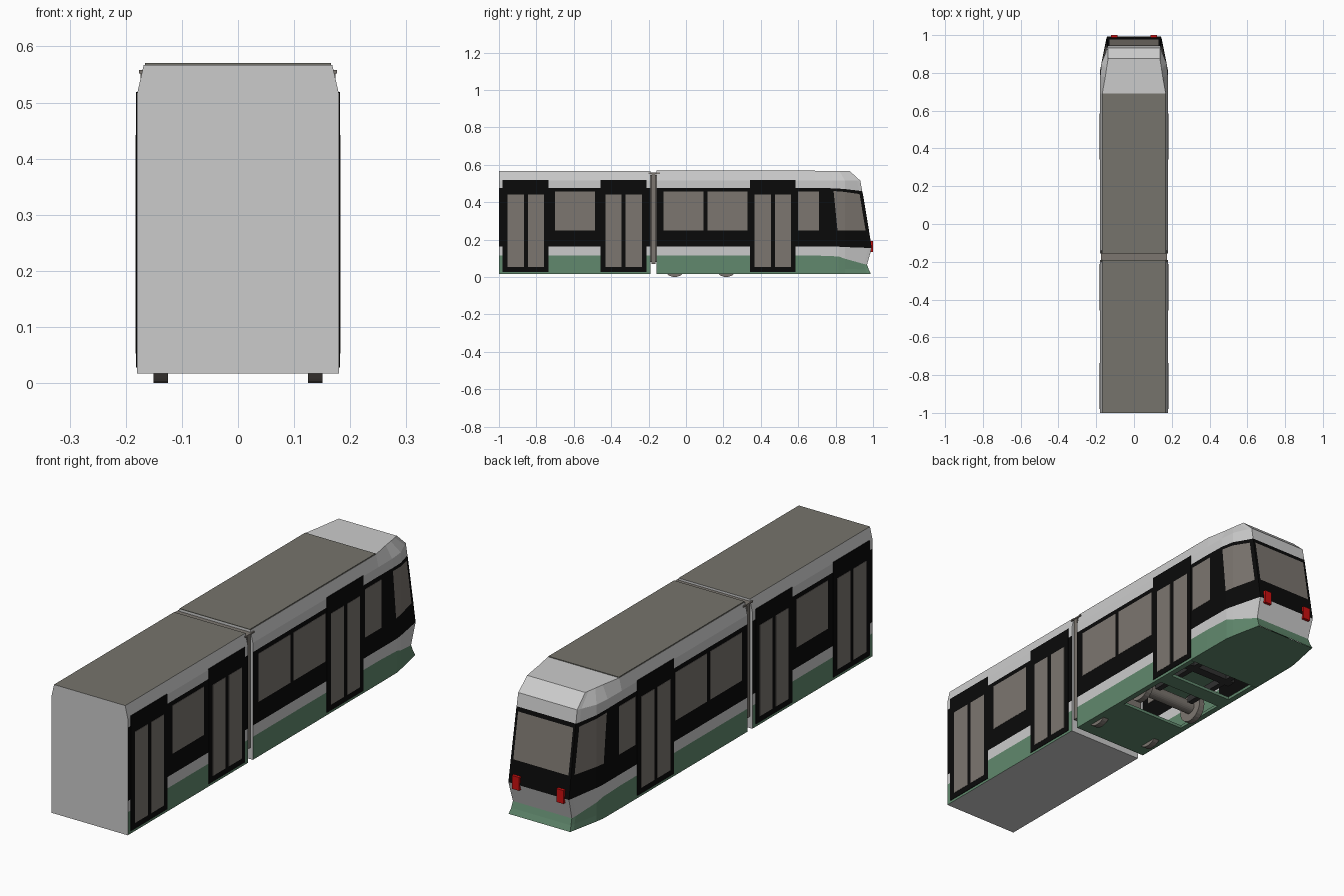
import bpy, bmesh, math
from mathutils import Matrix

if "Cube" in bpy.data.objects:
    bpy.data.objects.remove(bpy.data.objects["Cube"])

def material(name, rgb):
    m = bpy.data.materials.new(name)
    m.diffuse_color = (*rgb, 1)
    m.use_nodes = True
    m.node_tree.nodes["Principled BSDF"].inputs["Base Color"].default_value = m.diffuse_color
    return m

WHITE, GREEN, BLACK, GLASS, ROOF, RED, DARK = range(7)
MATS = [material("body_white", (.60, .60, .60)), material("skirt_green", (.12, .25, .155)),
        material("band_black", (.003, .003, .003)), material("window_grey", (.20, .18, .16)),
        material("roof_grey", (.18, .175, .15)), material("lamp_red", (.6, .005, .005)),
        material("bogie_dark", (.03, .03, .03))]

def finish(bm, name, mats):
    bmesh.ops.recalc_face_normals(bm, faces=bm.faces)
    me = bpy.data.meshes.new(name)
    bm.to_mesh(me)
    bm.free()
    for i in mats:
        me.materials.append(MATS[i])
    ob = bpy.data.objects.new(name, me)
    bpy.context.collection.objects.link(ob)
    return ob

def box(name, x, y, z, mat):
    bm = bmesh.new()
    bmesh.ops.create_cube(bm, size=1)
    for v in bm.verts:
        for i, (a, b) in enumerate((x, y, z)):
            v.co[i] = a if v.co[i] < 0 else b
    return finish(bm, name, [mat])

def both_sides(name, x, y, z, mat):
    box(name + "_right", x, y, z, mat)
    box(name + "_left", (-x[1], -x[0]), y, z, mat)

def shell(name, halves, rule, bottom):
    """Stacked closed rings; each half ring is mirrored in x. rule(row, column) gives the colour."""
    bm = bmesh.new()
    rings = []
    for half in halves:
        pts = half + [(-x, y, z) for x, y, z in reversed(half)]
        rings.append([bm.verts.new(p) for p in pts])
    n, k = len(rings[0]), len(halves[0])
    for r in range(len(rings) - 1):
        for c in range(n):
            d = (c + 1) % n
            f = bm.faces.new((rings[r][c], rings[r][d], rings[r + 1][d], rings[r + 1][c]))
            f.material_index = rule(r, min(c, n - 2 - c) if c < n - 1 else -1)
    top = rings[-1]
    for c in range(k - 1):
        f = bm.faces.new((top[c], top[c + 1], top[n - 2 - c], top[n - 1 - c]))
        f.material_index = ROOF if c == 0 else WHITE
    if bottom:
        bm.faces.new(rings[0])
    return finish(bm, name, range(7))

# Levels: body z, nose z, nose y, half width of body, half width of nose
LEVELS = [(.017, .017, .988, .180, .145), (.045, .040, .977, .180, .141),
          (.115, .066, .968, .180, .139), (.163, .155, .993, .180, .143),
          (.250, .250, .978, .180, .142), (.462, .442, .946, .180, .140),
          (.476, .460, .942, .180, .140), (.515, .515, .932, .180, .139),
          (.567, .567, .875, .168, .137)]
BANDS = [GREEN, GREEN, WHITE, BLACK, BLACK, BLACK, WHITE, WHITE]

# Rear car: straight extrusion with plain ends
shell("rear_car", [[(w, -1, z), (w, -.19, z)] for z, _, _, w, _ in LEVELS],
      lambda r, c: BANDS[r] if c == 0 else WHITE, True)

# Front car: tapered, raked nose
def nose_half(z, zn, yn, w, wn):
    y2 = .815 - .1 * max(z - .2, 0)
    y3 = min(.85, yn - .055)
    roof = w < .175
    x2, x3 = (.152, .146) if roof else (.179, .173)
    edge = .13
    xe = x3 + (wn - x3) * (yn - .018 - y3) / (yn - y3)
    zat = lambda t: z + (zn - z) * t
    return [(w, -.157, z), (w, .69, z), (x2, y2, zat(.1)), (x3, y3, zat(.35)),
            (xe, yn - .018, zat(.92)), (wn, yn, zn), (edge, yn, zn)]

def nose_rule(r, c):
    if c == -1:
        return WHITE
    if r == 4 and c in (2, 3, 6):      # cab windows and windscreen
        return GLASS
    return BANDS[r]

shell("front_car", [nose_half(*l) for l in LEVELS], nose_rule, False)
box("roof_panel", (-.166, .166), (-.157, .69), (.566, .570), ROOF)

# Underside of the front car with an open bogie well
box("floor_rear", (-.179, .179), (-.156, .12), (.017, .03), GREEN)
both_sides("floor_edge", (.155, .179), (.12, .58), (.017, .03), GREEN)
box("floor_middle", (-.155, .155), (.36, .43), (.017, .03), GREEN)
box("well_ceiling", (-.179, .179), (.1, .62), (.13, .14), GREEN)
bm = bmesh.new()
outline = [(.179, .58), (.179, .69), (.178, .815), (.172, .85), (.144, .985)]
bm.faces.new([bm.verts.new((x, y, .018)) for x, y in
              outline + [(-x, y) for x, y in reversed(outline)]])
finish(bm, "floor_nose", [GREEN])

# Articulation between the cars
box("joint_bellows", (-.174, .174), (-.184, -.163), (.07, .558), GLASS)
box("joint_core", (-.165, .165), (-.195, -.15), (.08, .545), GLASS)
box("joint_roof_strip", (-.176, .176), (-.2, -.14), (.552, .558), GLASS)

# Wheels and axles
def cylinder(name, radius, width, pos, mat):
    bm = bmesh.new()
    bmesh.ops.create_cone(bm, cap_ends=True, segments=24, radius1=radius, radius2=radius, depth=width,
                          matrix=Matrix.Translation(pos) @ Matrix.Rotation(math.pi / 2, 4, 'Y'))
    finish(bm, name, [mat])

for i, y in enumerate((-.06, .215)):
    for s, side in ((1, "right"), (-1, "left")):
        cylinder(f"wheel_{i}_{side}", .063, .026, (s * .138, y, .063), GLASS)
    cylinder(f"axle_{i}", .028, .26, (0, y, .063), GLASS)
both_sides("bogie_beam", (.075, .1), (.26, .56), (.05, .08), DARK)
box("bogie_crossbar", (-.12, .12), (.47, .51), (.05, .08), DARK)

# Double doors: black frame plate with two glazed leaves
for i, y in enumerate((-.98, -.457, .341)):
    both_sides(f"door_frame_{i}", (.177, .182), (y, y + .245), (.028, .519), BLACK)
    for j, a in enumerate((.026, .134)):
        both_sides(f"door_leaf_{i}_{j}", (.179, .183), (y + a, y + a + .087), (.053, .442), GLASS)

# Passenger windows
for i, (a, b) in enumerate(((-.70, -.487), (-.12, .094), (.116, .33), (.598, .71))):
    both_sides(f"side_window_{i}", (.177, .181), (a, b), (.25, .456), GLASS)

# Nose lamps
both_sides("lamp", (.088, .122), (.975, 1.0), (.135, .192), RED)
